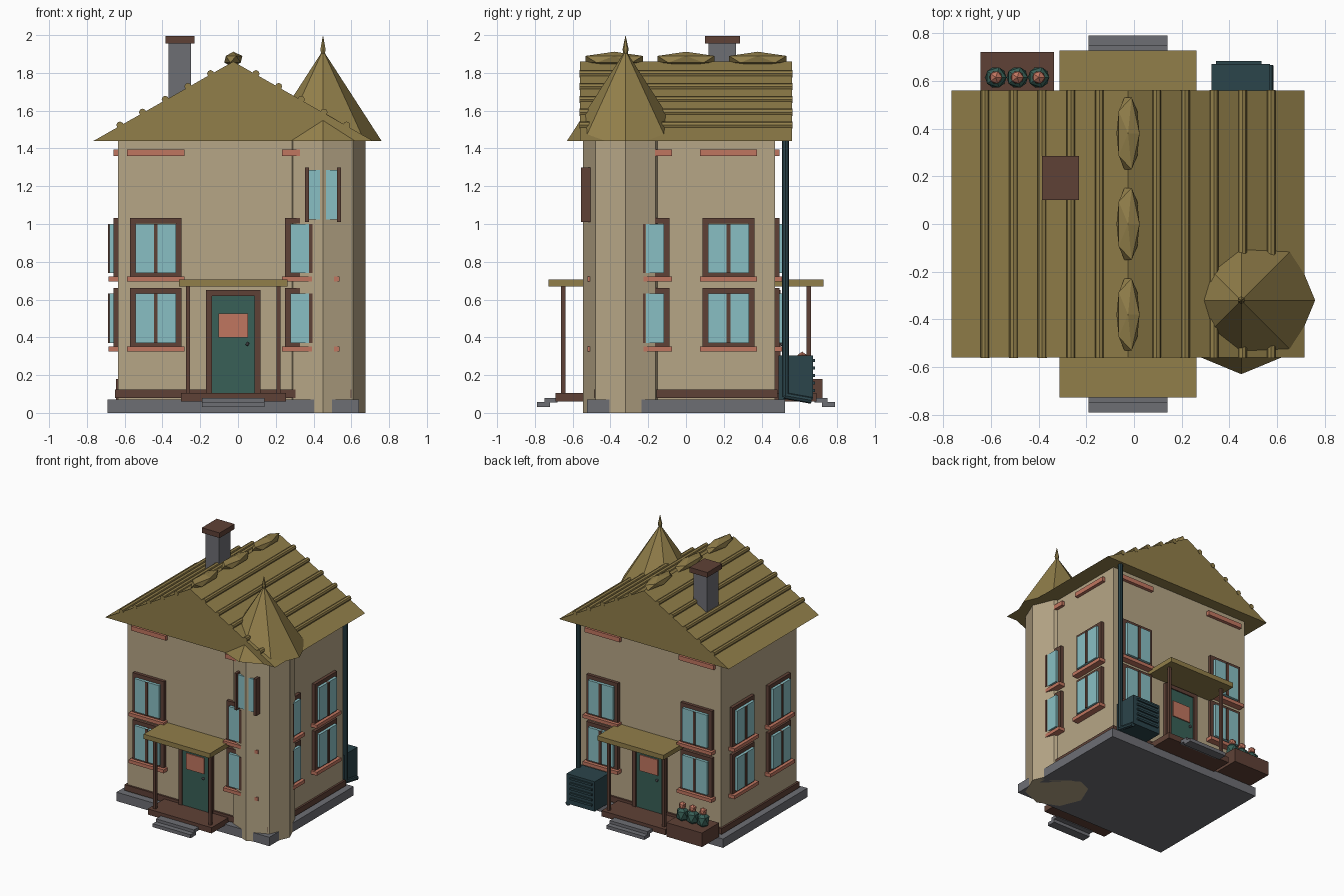
import bpy, bmesh, math
from mathutils import Matrix, Vector

if "Cube" in bpy.data.objects:
    bpy.data.objects.remove(bpy.data.objects["Cube"])


def material(name, rgb):
    m = bpy.data.materials.new(name)
    m.diffuse_color = (*rgb, 1)
    m.use_nodes = True
    m.node_tree.nodes["Principled BSDF"].inputs["Base Color"].default_value = m.diffuse_color
    return m


WALL = material("sand wall", (0.47, 0.38, 0.24))
ROOF = material("olive roof", (0.285, 0.21, 0.068))
BROWN = material("dark brown wood", (0.114, 0.053, 0.037))
CLAY = material("clay trim", (0.53, 0.18, 0.117))
GLASS = material("blue glass", (0.25, 0.52, 0.55))
GREEN = material("green", (0.04, 0.118, 0.095))
STONE = material("grey stone", (0.155, 0.158, 0.175))
TEAL = material("dark teal metal", (0.024, 0.058, 0.07))

CX = -0.025            # centre of the main body
HX, HY = 0.61, 0.47    # half sizes of the main body
TX, TY = 0.45, -0.32   # tower axis
EAVE, RIDGE = 1.44, 1.86


def finish(name, bm, mat):
    bmesh.ops.recalc_face_normals(bm, faces=bm.faces)
    me = bpy.data.meshes.new(name)
    bm.to_mesh(me)
    bm.free()
    me.materials.append(mat)
    ob = bpy.data.objects.new(name, me)
    bpy.context.collection.objects.link(ob)
    return ob


def boxes(name, mat, spans, xf=Matrix()):
    """One object from boxes given as (x0, x1, y0, y1, z0, z1)."""
    bm = bmesh.new()
    for x0, x1, y0, y1, z0, z1 in spans:
        m = (Matrix.Translation(((x0 + x1) / 2, (y0 + y1) / 2, (z0 + z1) / 2))
             @ Matrix.Diagonal((x1 - x0, y1 - y0, z1 - z0, 1)))
        bmesh.ops.create_cube(bm, size=1, matrix=xf @ m)
    return finish(name, bm, mat)


def cone(name, mat, x, y, z0, z1, r0, r1, sides=8):
    bm = bmesh.new()
    bmesh.ops.create_cone(bm, cap_ends=True, segments=sides, radius1=r0, radius2=r1,
                          depth=z1 - z0, matrix=Matrix.Translation((x, y, (z0 + z1) / 2)))
    return finish(name, bm, mat)


def rod(name, mat, a, b, r, sides=8):
    a, b = Vector(a), Vector(b)
    turn = (b - a).to_track_quat('Z', 'Y').to_matrix().to_4x4()
    bm = bmesh.new()
    bmesh.ops.create_cone(bm, cap_ends=True, segments=sides, radius1=r, radius2=r,
                          depth=(b - a).length, matrix=Matrix.Translation((a + b) / 2) @ turn)
    return finish(name, bm, mat)


def blob(name, mat, centre, size):
    bm = bmesh.new()
    bmesh.ops.create_icosphere(bm, subdivisions=1, radius=1,
                               matrix=Matrix.Translation(centre) @ Matrix.Diagonal((*size, 1)))
    return finish(name, bm, mat)


# Base, walls and tower
boxes("foundation", STONE, [(CX - 0.665, CX + 0.665, -0.525, 0.525, 0, 0.07)])
boxes("plinth", BROWN, [(CX - 0.625, CX + 0.625, -0.485, 0.485, 0.08, 0.125)])
boxes("walls", WALL, [(CX - HX, CX + HX, -HY, HY, 0.06, EAVE)])
cone("tower", WALL, TX, TY, 0, EAVE, 0.225, 0.225)

# Main gable roof as a solid prism
bm = bmesh.new()
profile = [(CX - 0.74, EAVE), (CX + 0.74, EAVE), (CX, RIDGE)]
tri = bm.faces.new([bm.verts.new((x, -0.56, z)) for x, z in profile])
ext = bmesh.ops.extrude_face_region(bm, geom=[tri])
bmesh.ops.translate(bm, vec=(0, 1.12, 0),
                    verts=[v for v in ext["geom"] if isinstance(v, bmesh.types.BMVert)])
finish("main_roof", bm, ROOF)

# Roof battens and ridge caps
for side in (-1, 1):
    for k in range(1, 6):
        off = 0.12 * k
        z = RIDGE - off * (RIDGE - EAVE) / 0.74 + 0.004
        rod("roof_batten", ROOF, (CX + side * off, -0.563, z), (CX + side * off, 0.563, z), 0.019)
for y in (-0.38, 0, 0.38):
    blob("ridge_cap", ROOF, (CX, y, 1.872), (0.054, 0.178, 0.04))

# Tower roof and finial
cone("tower_roof", ROOF, TX, TY, EAVE, 1.92, 0.31, 0)
cone("finial_base", ROOF, TX, TY, 1.89, 1.925, 0.009, 0.016, 6)
cone("finial_tip", ROOF, TX, TY, 1.925, 2.0, 0.016, 0, 6)

# Chimney
boxes("chimney", STONE, [(-0.367, -0.25, 0.12, 0.265, 1.5, 1.96)])
boxes("chimney_cap", BROWN, [(-0.385, -0.23, 0.10, 0.285, 1.955, 1.995)])


def window(xf, u):
    """Two stacked windows and a top trim; local -y points out of the wall."""
    for z in (0.34, 0.71):
        a, b, t = u - 0.137, u + 0.137, z + 0.322
        boxes("window_frame", BROWN, [
            (a, a + 0.03, -0.025, 0.01, z, t), (b - 0.03, b, -0.025, 0.01, z, t),
            (a, b, -0.025, 0.01, z, z + 0.03), (a, b, -0.025, 0.01, t - 0.03, t)], xf)
        boxes("window_glass", GLASS, [(u - 0.108, u + 0.108, -0.045, 0.01, z + 0.031, t - 0.031)], xf)
        boxes("window_mullion", BROWN, [(u - 0.01, u + 0.01, -0.052, 0.01, z + 0.031, t - 0.031)], xf)
        boxes("window_sill", CLAY, [(u - 0.152, u + 0.152, -0.051, 0.0, z - 0.015, z + 0.012)], xf)
    boxes("top_trim", CLAY, [(u - 0.152, u + 0.152, -0.025, 0.01, 1.36, 1.395)], xf)


# Windows on all four walls, porches front and back
for i in range(4):
    dist, spread = (HY, 0.41) if i % 2 == 0 else (HX, 0.225)
    wall = (Matrix.Translation((CX, 0, 0)) @ Matrix.Rotation(i * math.pi / 2, 4, 'Z')
            @ Matrix.Translation((0, -dist, 0)))
    for u in (-spread, spread):
        window(wall, u)
    if i % 2:
        continue
    # Door
    boxes("door_frame", BROWN, [(-0.145, -0.113, -0.03, 0.01, 0.105, 0.65),
                                (0.113, 0.145, -0.03, 0.01, 0.105, 0.65),
                                (-0.145, 0.145, -0.03, 0.01, 0.62, 0.65)], wall)
    boxes("door", GREEN, [(-0.114, 0.114, -0.022, 0.01, 0.105, 0.621)], wall)
    boxes("door_panel", CLAY, [(-0.078, 0.078, -0.03, -0.021, 0.40, 0.525)], wall)
    blob("door_handle", STONE, wall @ Vector((0.075, -0.035, 0.365)), (0.011, 0.014, 0.011))
    # Porch deck, posts, canopy and steps
    boxes("porch_deck", BROWN, [(-0.278, 0.278, -0.22, 0, 0.06, 0.105)], wall)
    for s in (-1, 1):
        x = s * 0.24
        boxes("porch_post", BROWN, [(x - 0.011, x + 0.011, -0.191, -0.169, 0.1, 0.67)], wall)
    boxes("porch_canopy", ROOF, [(-0.288, 0.288, -0.257, 0.01, 0.668, 0.705)], wall)
    boxes("porch_steps", STONE, [(-0.165, 0.165, -0.32, -0.25, 0.03, 0.057),
                                 (-0.165, 0.165, -0.28, -0.21, 0.055, 0.08)], wall)

# Upper tower window with shutters
boxes("tower_window_glass", GLASS, [(0.376, 0.524, -0.538, -0.45, 1.025, 1.285)])
for s in (-1, 1):
    x = TX + s * 0.084
    boxes("tower_shutter", BROWN, [(x - 0.01, x + 0.01, -0.555, -0.48, 1.01, 1.30)])

# Back planter with flowers
boxes("planter", BROWN, [(-0.645, -0.335, 0.51, 0.722, 0.07, 0.18)])
for x in (-0.58, -0.49, -0.40):
    blob("plant", GREEN, (x, 0.615, 0.225), (0.05, 0.05, 0.065))
    blob("flower", CLAY, (x, 0.615, 0.292), (0.03, 0.03, 0.032))

# Back utility unit with slats, and downpipe
boxes("utility_unit", TEAL, [(0.325, 0.57, 0.49, 0.672, 0.07, 0.305)])
boxes("utility_slats", TEAL, [(0.345, 0.535, 0.66, 0.683, z, z + 0.016)
                              for z in (0.11, 0.15, 0.19, 0.23, 0.27)])
rod("downpipe", TEAL, (0.567, 0.527, 0.085), (0.567, 0.527, EAVE), 0.018)
rod("downpipe_outlet", TEAL, (0.567, 0.52, 0.092), (0.567, 0.665, 0.066), 0.018)
